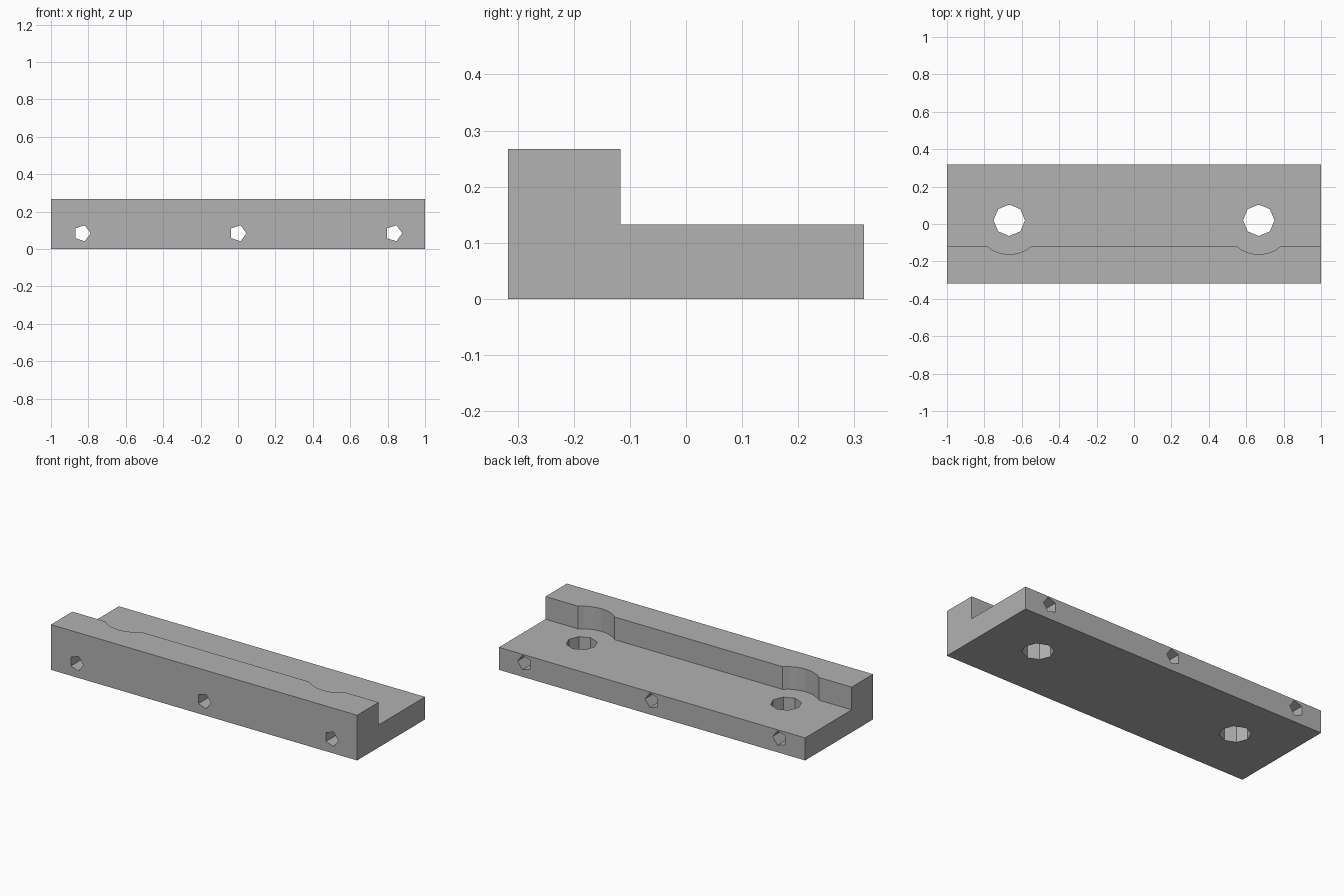
import bpy, bmesh
from math import radians
from mathutils import Matrix

cube = bpy.data.objects.get("Cube")
if cube:
    bpy.data.objects.remove(cube, do_unlink=True)

grey = bpy.data.materials.new("plain_grey")
grey.use_nodes = True
colour = (0.445, 0.445, 0.445, 1)
grey.diffuse_color = colour
grey.node_tree.nodes["Principled BSDF"].inputs["Base Color"].default_value = colour

WIDTH, DEPTH, HEIGHT = 2.0, 0.634, 0.267
FLOOR, STEP_Y = 0.133, -0.117
HOLE_X, HOLE_Y = 0.667, 0.02


def make_object(name, bm):
    bmesh.ops.recalc_face_normals(bm, faces=bm.faces)
    mesh = bpy.data.meshes.new(name)
    bm.to_mesh(mesh)
    bm.free()
    mesh.materials.append(grey)
    obj = bpy.data.objects.new(name, mesh)
    bpy.context.collection.objects.link(obj)
    return obj


def cutter(name, location, radius, length, sides, rotation=Matrix()):
    bm = bmesh.new()
    bmesh.ops.create_cone(bm, cap_ends=True, segments=sides, radius1=radius,
                          radius2=radius, depth=length,
                          matrix=Matrix.Translation(location) @ rotation)
    obj = make_object(name, bm)
    obj.hide_render = True
    return obj


# L-shaped bar: stepped side profile extruded along x
bm = bmesh.new()
back, front = DEPTH / 2, -DEPTH / 2
profile = [(front, 0), (back, 0), (back, FLOOR), (STEP_Y, FLOOR),
           (STEP_Y, HEIGHT), (front, HEIGHT)]
end = bm.faces.new([bm.verts.new((-WIDTH / 2, y, z)) for y, z in profile])
swept = bmesh.ops.extrude_face_region(bm, geom=[end])
bmesh.ops.translate(bm, vec=(WIDTH, 0, 0),
                    verts=[v for v in swept["geom"] if isinstance(v, bmesh.types.BMVert)])
bar = make_object("stepped_bar", bm)

cutters = []
for side, x in (("left", HOLE_X), ("right", -HOLE_X)):
    # Octagonal bolt hole and the round clearance in the raised lip
    cutters.append(cutter(side + "_bolt_hole", (x, HOLE_Y, 0.1), 0.084, 1, 8))
    cutters.append(cutter(side + "_lip_clearance", (x, HOLE_Y, FLOOR + 0.25),
                          0.183, 0.5, 24))

# Pentagonal cross holes running front to back, one corner towards +x
lay_down = Matrix.Rotation(radians(90), 4, "X") @ Matrix.Rotation(radians(-90), 4, "Z")
for side, x in (("left", 0.833), ("middle", 0), ("right", -0.833)):
    cutters.append(cutter(side + "_cross_hole", (x, 0, 0.084), 0.045, 1, 5, lay_down))

# Cut everything, bake the result and drop the cutters
for tool in cutters:
    cut = bar.modifiers.new(tool.name, "BOOLEAN")
    cut.operation, cut.solver, cut.object = "DIFFERENCE", "EXACT", tool
bpy.context.view_layer.update()
graph = bpy.context.evaluated_depsgraph_get()
result = bpy.data.meshes.new_from_object(bar.evaluated_get(graph))
bar.modifiers.clear()
bar.data = result
for tool in cutters:
    bpy.data.objects.remove(tool, do_unlink=True)
